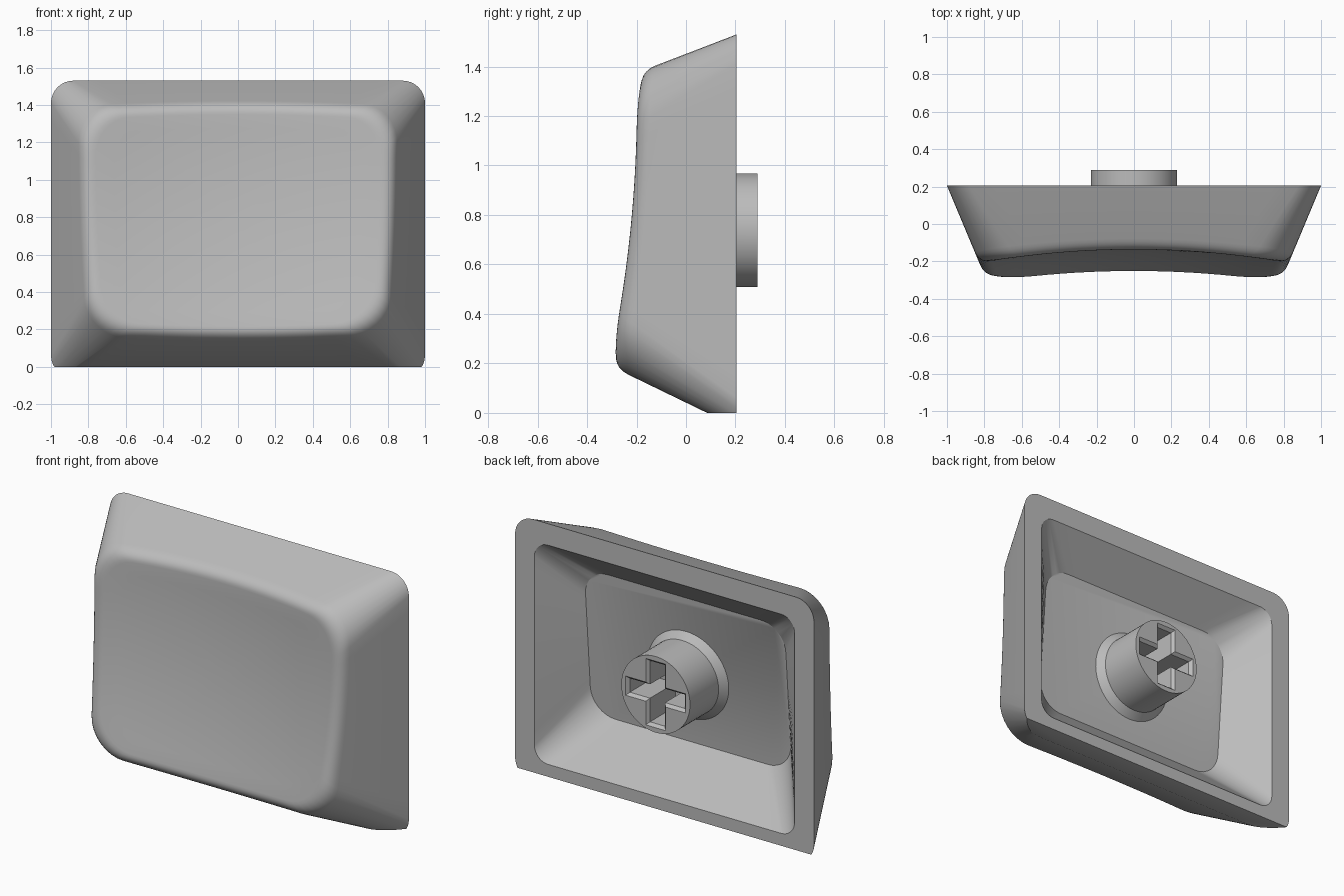
import bpy, bmesh
from math import sin, cos, pi

cube = bpy.data.objects.get("Cube")
if cube:
    bpy.data.objects.remove(cube)

GREY = (0.5, 0.5, 0.5, 1)
plastic = bpy.data.materials.new("grey plastic")
plastic.use_nodes = True
plastic.diffuse_color = GREY
plastic.node_tree.nodes["Principled BSDF"].inputs["Base Color"].default_value = GREY

RIM_Y = 0.205
STEM_Z = 0.738
ARC, SIDE = 8, 14


def dish(x, z):
    """Depth of the scooped front face."""
    return -0.195 - 0.107 * (1.25 - z) ** 2 + 0.06 * (1 - (x / 0.75) ** 2)


def floor_y(z):
    """Depth of the tilted floor inside the hollow."""
    return -0.055 + 0.078 * (z - 0.32)


def rounded_rect(w, z0, z1, r):
    """Rounded rectangle with evenly divided sides, as (x, z) points."""
    arcs = []
    centres = [(w - r, z1 - r), (r - w, z1 - r), (r - w, z0 + r), (w - r, z0 + r)]
    for q, (cx, cz) in enumerate(centres):
        angles = [(q + i / ARC) * pi / 2 for i in range(ARC + 1)]
        arcs.append([(cx + r * cos(a), cz + r * sin(a)) for a in angles])
    pts = []
    for q in range(4):
        pts += arcs[q]
        (ax, az), (bx, bz) = arcs[q][-1], arcs[(q + 1) % 4][0]
        pts += [(ax + (bx - ax) * i / SIDE, az + (bz - az) * i / SIDE)
                for i in range(1, SIDE)]
    return pts


def outer(t):
    """Tapering outside outline at depth t in front of the rim."""
    return rounded_rect(1 - 0.418 * t, -0.058 + 0.485 * t,
                        1.53 - 0.384 * t, 0.12 + 0.22 * t)


def wall_point(i, t):
    x, z = outer(t)[i]
    return (x, RIM_Y - t, z)


def loft(name, rings, clip=False):
    """Skin a stack of matching rings and cap both ends."""
    bm = bmesh.new()
    loops = [[bm.verts.new(p) for p in ring] for ring in rings]
    n = len(loops[0])
    for a, b in zip(loops, loops[1:]):
        for i in range(n):
            j = (i + 1) % n
            bm.faces.new((a[i], a[j], b[j], b[i]))
    bm.faces.new(loops[0])
    bm.faces.new(loops[-1])
    if clip:  # trim flat on the ground
        geom = bm.verts[:] + bm.edges[:] + bm.faces[:]
        bmesh.ops.bisect_plane(bm, geom=geom, plane_co=(0, 0, 0),
                               plane_no=(0, 0, 1), clear_inner=True)
        bmesh.ops.holes_fill(bm, edges=[e for e in bm.edges if e.is_boundary])
    bmesh.ops.recalc_face_normals(bm, faces=bm.faces[:])
    mesh = bpy.data.meshes.new(name)
    bm.to_mesh(mesh)
    bm.free()
    mesh.materials.append(plastic)
    obj = bpy.data.objects.new(name, mesh)
    bpy.context.collection.objects.link(obj)
    return obj


def activate(obj):
    bpy.ops.object.select_all(action='DESELECT')
    obj.select_set(True)
    bpy.context.view_layer.objects.active = obj


# Where the side walls meet the scooped face
count = len(outer(0))
crown, shoulder = [], []
for i in range(count):
    t = 0.4
    for _ in range(8):
        x, y, z = wall_point(i, t)
        t = RIM_Y - dish(x, z)
    crown.append(wall_point(i, t))
    shoulder.append(wall_point(i, t - 0.06))


def face_ring(scale):
    """Crown outline shrunk towards the middle of the scooped face."""
    ring = []
    for x, y, z in crown:
        x, z = x * scale, 0.78 + (z - 0.78) * scale
        ring.append((x, dish(x, z), z))
    return ring


def fillet_ring(s):
    """Rounded edge between the wall and the face."""
    return [tuple((1 - s) ** 2 * a + 2 * s * (1 - s) * c + s * s * b
                  for a, c, b in zip(*pts))
            for pts in zip(shoulder, crown, face_ring(0.92))]


# Hollow cap: inner floor, inner wall, rim, outer wall, rounded edge, face
floor = [(x, floor_y(z), z) for x, z in rounded_rect(0.67, 0.32, 1.22, 0.16)]
lip = [(x, RIM_Y, z) for x, z in rounded_rect(0.87, 0.075, 1.40, 0.09)]
rim = [wall_point(i, 0) for i in range(count)]
rings = [floor, lip, rim] + [fillet_ring(k / 7) for k in range(8)]
rings += [face_ring(s) for s in (0.8, 0.65, 0.5, 0.35, 0.2, 0.08)]
cap = loft("cap_shell", rings, clip=True)


# Stem with a sloped collar at its foot
def circle(r, y=None, lift=0):
    pts = []
    for k in range(64):
        x, z = r * cos(k * pi / 32), STEM_Z + r * sin(k * pi / 32)
        pts.append((x, floor_y(z) + lift if y is None else y, z))
    return pts


stem = loft("stem", [circle(0.27, lift=-0.02), circle(0.27),
                     circle(0.23, lift=0.04), circle(0.23, y=0.29)])


# Cross-shaped socket with a chamfered mouth
def cross(y, grow):
    a, tx, tz = 0.185 + grow, 0.05 + grow, 0.042 + grow
    quarter = [(a, tz), (tx, tz), (tx, a)]
    pts = quarter + [(-x, z) for x, z in reversed(quarter)]
    pts += [(-x, -z) for x, z in pts]
    return [(x, y, STEM_Z + z) for x, z in pts]


cutter = loft("socket_cutter", [cross(0.03, 0), cross(0.272, 0),
                                cross(0.29, 0.016), cross(0.31, 0.016)])
cutter.hide_render = True
socket = stem.modifiers.new("socket", 'BOOLEAN')
socket.operation = 'DIFFERENCE'
socket.solver = 'EXACT'
socket.object = cutter
activate(stem)
bpy.ops.object.modifier_apply(modifier="socket")
bpy.data.objects.remove(cutter)

for obj in (cap, stem):
    activate(obj)
    bpy.ops.object.shade_smooth_by_angle(angle=pi / 6)
